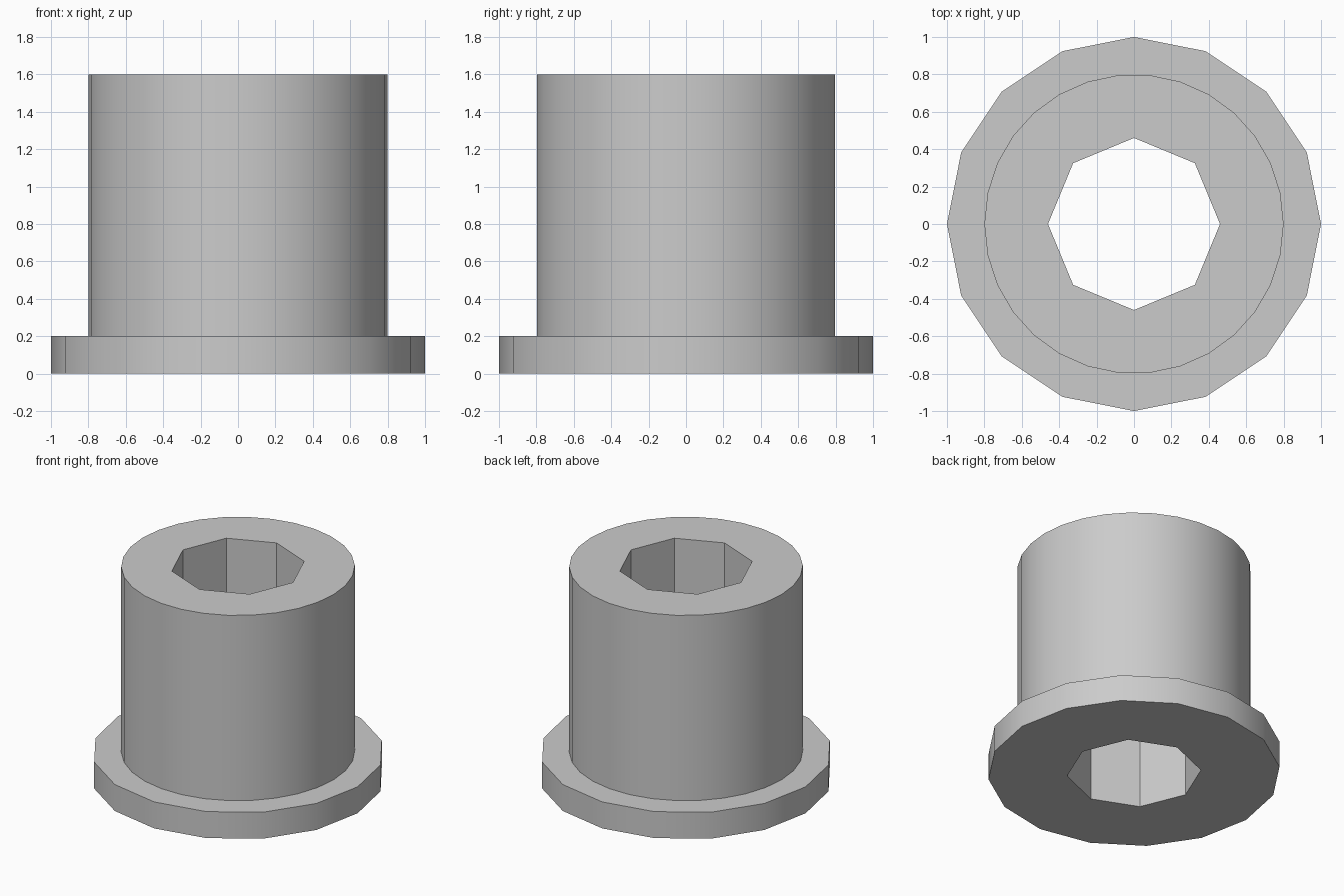
import bpy
import math

cube = bpy.data.objects.get("Cube")
if cube:
    bpy.data.objects.remove(cube, do_unlink=True)

grey = bpy.data.materials.new("plain_grey")
grey.use_nodes = True
colour = (0.6, 0.6, 0.6, 1)
grey.diffuse_color = colour
grey.node_tree.nodes["Principled BSDF"].inputs["Base Color"].default_value = colour


def prism(name, sides, radius, bottom, top):
    """Upright prism with a corner on the +x axis."""
    bpy.ops.mesh.primitive_cylinder_add(
        vertices=sides, radius=radius, depth=top - bottom,
        location=(0, 0, (bottom + top) / 2), rotation=(0, 0, math.pi / 2))
    obj = bpy.context.object
    obj.name = name
    obj.data.materials.append(grey)
    return obj


def combine(target, tool, operation):
    """Apply a boolean to the target and remove the tool."""
    mod = target.modifiers.new(operation.lower(), "BOOLEAN")
    mod.operation = operation
    mod.solver = "EXACT"
    mod.object = tool
    bpy.context.view_layer.objects.active = target
    bpy.ops.object.modifier_apply(modifier=mod.name)
    bpy.data.objects.remove(tool, do_unlink=True)


# Round sleeve standing on a wider flange
bushing = prism("flanged_bushing", 16, 1.0, 0, 0.2)
combine(bushing, prism("sleeve", 30, 0.8, 0.1, 1.6), "UNION")

# Eight-sided bore right through both
combine(bushing, prism("bore_cutter", 8, 0.46, -0.5, 2.0), "DIFFERENCE")

# Smooth outer walls, crisp rims and bore
bpy.ops.object.select_all(action="DESELECT")
bushing.select_set(True)
bpy.context.view_layer.objects.active = bushing
bpy.ops.object.transform_apply(location=True, rotation=True, scale=True)
bpy.ops.object.shade_smooth_by_angle(angle=math.radians(30))
